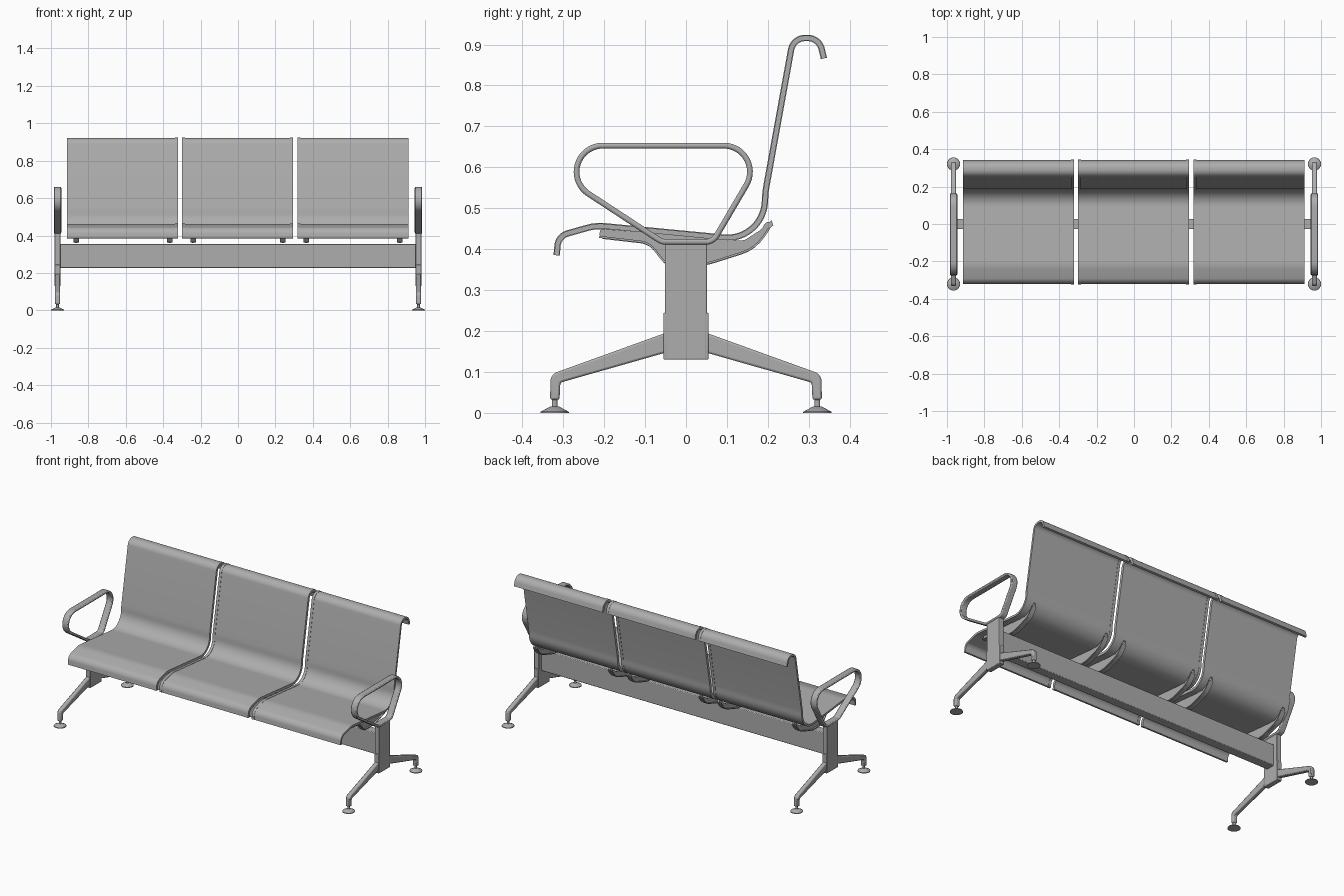
import bpy, bmesh, math
from mathutils import Vector

if "Cube" in bpy.data.objects:
    bpy.data.objects.remove(bpy.data.objects["Cube"])

steel = bpy.data.materials.new("steel_grey")
steel.diffuse_color = (.42, .42, .42, 1)
steel.use_nodes = True
steel.node_tree.nodes["Principled BSDF"].inputs["Base Color"].default_value = steel.diffuse_color


def fillet(pts, closed=False, step=10):
    """Round the corners of a (y, z, radius) polyline."""
    out, n = [], len(pts)
    for i, (y, z, r) in enumerate(pts):
        p = Vector((y, z))
        if r == 0 or (not closed and i in (0, n - 1)):
            out.append(p)
            continue
        a = (Vector(pts[i - 1][:2]) - p).normalized()
        b = (Vector(pts[(i + 1) % n][:2]) - p).normalized()
        half = a.angle(b) / 2
        c = p + (a + b).normalized() * (r / math.sin(half))
        t = r / math.tan(half)
        va, vb = p + a * t - c, p + b * t - c
        turn = va.angle_signed(vb)
        k = max(2, round(abs(math.degrees(turn)) / step))
        for j in range(k + 1):
            s = -turn * j / k
            out.append(c + Vector((va.x * math.cos(s) - va.y * math.sin(s),
                                   va.x * math.sin(s) + va.y * math.cos(s))))
    return out


def finish(name, bm, bevel=0, segments=2):
    bmesh.ops.recalc_face_normals(bm, faces=bm.faces)
    me = bpy.data.meshes.new(name)
    bm.to_mesh(me)
    bm.free()
    me.materials.append(steel)
    ob = bpy.data.objects.new(name, me)
    bpy.context.collection.objects.link(ob)
    bpy.ops.object.select_all(action='DESELECT')
    ob.select_set(True)
    bpy.context.view_layer.objects.active = ob
    bpy.ops.object.shade_smooth_by_angle(angle=math.radians(35))
    if bevel:
        m = ob.modifiers.new("bevel", 'BEVEL')
        m.width, m.segments, m.limit_method = bevel, segments, 'ANGLE'
        m.angle_limit = math.radians(40)
    return ob


def ribbon(name, path, thick, x0, x1, closed=False, bevel=0):
    """Bent sheet: a path in the side plane with thickness, spanning x0..x1."""
    bm, n, rows = bmesh.new(), len(path), []
    for i, p in enumerate(path):
        if closed:
            d = path[(i + 1) % n] - path[i - 1]
        else:
            d = path[min(i + 1, n - 1)] - path[max(i - 1, 0)]
        d.normalize()
        o = Vector((-d.y, d.x)) * thick / 2
        rows.append([bm.verts.new((x, q.x, q.y)) for x, q in
                     ((x0, p + o), (x1, p + o), (x1, p - o), (x0, p - o))])
    for i in range(n if closed else n - 1):
        a, b = rows[i], rows[(i + 1) % n]
        for j in range(4):
            bm.faces.new((a[j], a[(j + 1) % 4], b[(j + 1) % 4], b[j]))
    if not closed:
        bm.faces.new(rows[0])
        bm.faces.new(rows[-1])
    return finish(name, bm, bevel)


def prism(name, poly, x0, x1, bevel=0):
    """Side-plane outline extruded from x0 to x1."""
    bm = bmesh.new()
    a = [bm.verts.new((x0, p[0], p[1])) for p in poly]
    b = [bm.verts.new((x1, p[0], p[1])) for p in poly]
    for i in range(len(poly)):
        j = (i + 1) % len(poly)
        bm.faces.new((a[i], a[j], b[j], b[i]))
    bm.faces.new(a)
    bm.faces.new(b)
    return finish(name, bm, bevel)


def rect(y0, y1, z0, z1):
    return [(y0, z0), (y1, z0), (y1, z1), (y0, z1)]


def cone(name, x, y, z0, z1, r0, r1):
    bm = bmesh.new()
    bmesh.ops.create_cone(bm, cap_ends=True, segments=32, radius1=r0, radius2=r1, depth=z1 - z0)
    bmesh.ops.translate(bm, vec=(x, y, (z0 + z1) / 2), verts=bm.verts)
    return finish(name, bm)


# Seat shells, with raised rims where two seats meet
seat_path = fillet([(-.316, .385, 0), (-.312, .432, .035), (-.22, .458, .12), (.188, .419, .092),
                    (.194, .54, .2), (.262, .916, .035), (.325, .916, .035), (.337, .866, 0)], step=6)
for cx, rims in ((-.617, (1,)), (-.003, (-1, 1)), (.615, (-1,))):
    ribbon("seat_shell", seat_path, .012, cx - .296, cx + .296)
    for s in rims:
        ribbon("seat_rim", seat_path, .0155, cx + s * .281, cx + s * .297)

# Cross beam
prism("beam", rect(-.028, .028, .226, .355), -.95, .95, bevel=.004)

# Seat brackets: web plate plus lower flange
under = [(-.212, .426, .012), (-.09, .412, .05), (-.05, .36, .03), (.05, .36, .1),
         (.17, .398, .1), (.212, .462, .02)]
top = [(.203, .488, .012), (.187, .45, .03), (.14, .42, .03), (.09, .425, 0), (-.21, .45, .008)]
web = fillet(under + top, closed=True)
flange = fillet([(y, z + .004, r) for y, z, r in under[:-1]] + [(.204, .452, 0)])
for x in (.865, .365, .24):
    for s in (-1, 1):
        prism("seat_bracket", web, s * x - .006, s * x + .006)
        ribbon("bracket_flange", flange, .005, s * x - .015, s * x + .015)

# End frames: column, socket, armrest, legs and feet
arm = fillet([(-.059, .418, .03), (.066, .418, .03), (.204, .653, .064), (-.418, .653, .064)],
             closed=True, step=8)
for s in (-1, 1):
    x = s * .965
    prism("end_column", rect(-.051, .051, .13, .415), x - .016, x + .016, bevel=.003)
    prism("leg_socket", rect(-.055, .055, .13, .245), x - .0155, x + .0155, bevel=.003)
    ribbon("armrest", arm, .014, x - .02, x + .02, closed=True, bevel=.005)
    for d in (-1, 1):
        leg = fillet([(d * .04, .199, 0), (d * .331, .094, .025), (d * .332, .032, 0),
                      (d * .309, .032, 0), (d * .307, .074, .008), (d * .04, .15, 0)], closed=True)
        prism("leg", leg, x - .013, x + .013, bevel=.005)
        cone("foot_stem", x, d * .321, .01, .036, .007, .007)
        cone("foot_pad", x, d * .321, 0, .004, .035, .034)
        cone("foot_cone", x, d * .321, .004, .016, .032, .010)
